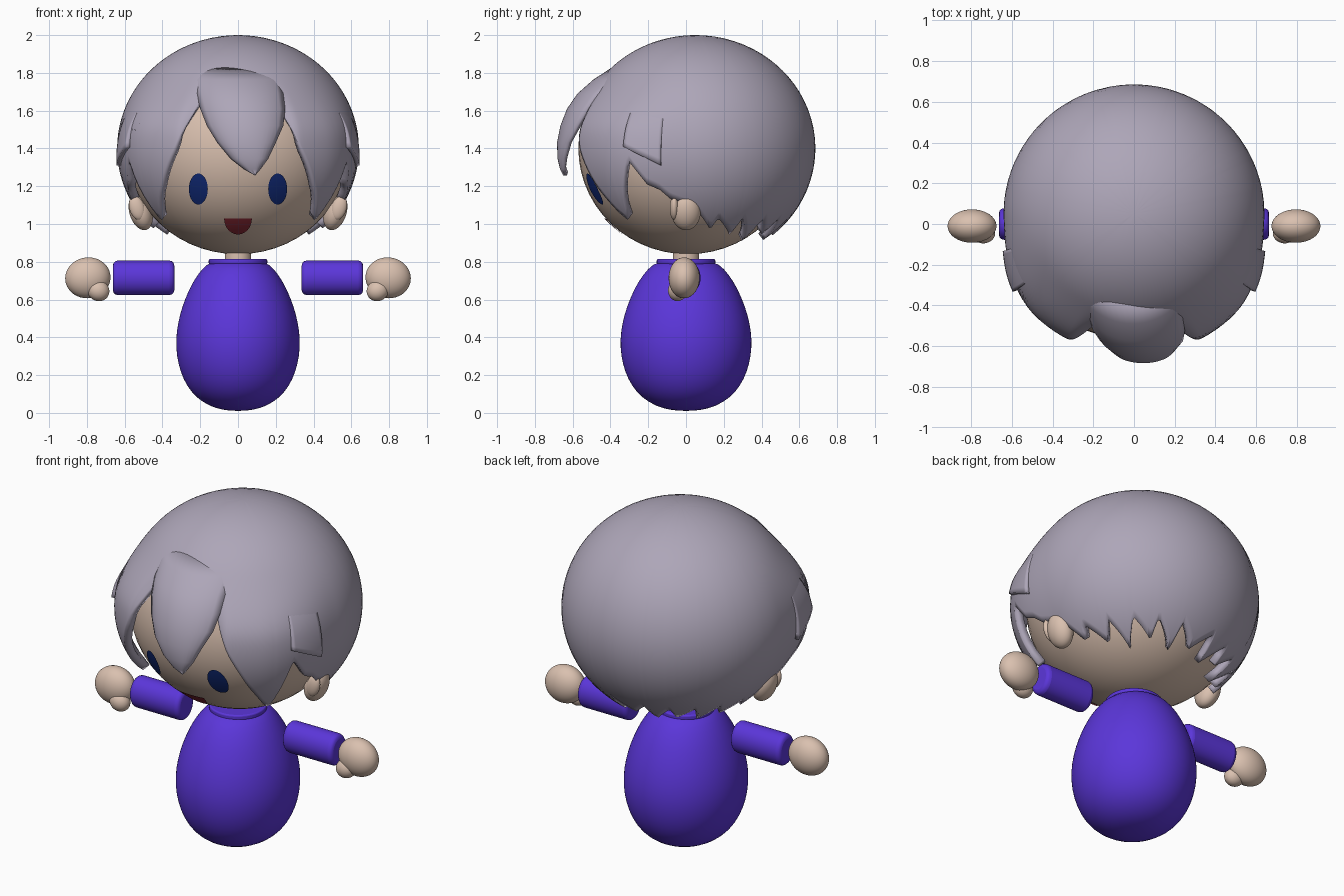
import bpy, bmesh, math
from mathutils import Vector

default = bpy.data.objects.get("Cube")
if default:
    bpy.data.objects.remove(default, do_unlink=True)


def material(name, r, g, b):
    m = bpy.data.materials.new(name)
    m.use_nodes = True
    m.diffuse_color = (r, g, b, 1)
    m.node_tree.nodes["Principled BSDF"].inputs["Base Color"].default_value = (r, g, b, 1)
    return m


HAIR = material("grey lilac hair", .42, .38, .48)
SKIN = material("skin", .70, .53, .43)
CLOTH = material("purple cloth", .105, .037, .70)
EYE = material("navy eye", .006, .025, .20)
MOUTH = material("red mouth", .28, .025, .04)


def finish(obj, mat, angle=50):
    obj.data.materials.append(mat)
    bpy.ops.object.select_all(action='DESELECT')
    obj.select_set(True)
    bpy.context.view_layer.objects.active = obj
    bpy.ops.object.shade_smooth_by_angle(angle=math.radians(angle))
    return obj


def ellipsoid(name, mat, loc, radii, rot=(0, 0, 0)):
    bpy.ops.mesh.primitive_uv_sphere_add(segments=48, ring_count=28, location=loc, rotation=rot)
    obj = bpy.context.object
    obj.name, obj.scale = name, radii
    return finish(obj, mat)


def cylinder(name, mat, loc, radius, depth, rot=(0, 0, 0), bevel=0):
    bpy.ops.mesh.primitive_cylinder_add(vertices=40, radius=radius, depth=depth, location=loc, rotation=rot)
    obj = bpy.context.object
    obj.name = name
    if bevel:
        mod = obj.modifiers.new("rounded rim", 'BEVEL')
        mod.width, mod.segments = bevel, 3
    return finish(obj, mat)


def sheet(name, mat, rows, closed=False, thick=0.0):
    """Skin a grid of points; optionally close each row and give it thickness."""
    bm = bmesh.new()
    grid = [[bm.verts.new(p) for p in row] for row in rows]
    n = len(grid[0])
    for a, b in zip(grid, grid[1:]):
        for i in range(n if closed else n - 1):
            j = (i + 1) % n
            bm.faces.new((a[i], b[i], b[j], a[j]))
    bmesh.ops.remove_doubles(bm, verts=bm.verts, dist=1e-5)
    bm.normal_update()
    mesh = bpy.data.meshes.new(name)
    bm.to_mesh(mesh)
    bm.free()
    obj = bpy.data.objects.new(name, mesh)
    bpy.context.collection.objects.link(obj)
    if thick:
        mod = obj.modifiers.new("thickness", 'SOLIDIFY')
        mod.thickness, mod.offset = thick, -1
    return finish(obj, mat)


def ramp(a, b, v):
    t = max(0, min(1, (v - a) / (b - a)))
    return t * t * (3 - 2 * t)


def lerp_table(table, v):
    for (a, p), (b, q) in zip(table, table[1:]):
        if v <= b:
            return p + (q - p) * (v - a) / (b - a)
    return table[-1][1]


# Head
HEAD_C, HEAD_R = Vector((0, .01, 1.40)), Vector((.59, .58, .56))
ellipsoid("head", SKIN, HEAD_C, HEAD_R)


# Face details: thin plates that follow the head
def face_plate(name, mat, cx, cz, rx, rz, start=0, end=360):
    rows = []
    for k in range(9):
        row = []
        for i in range(41):
            a = math.radians(start + (end - start) * i / 40)
            x, z = cx + rx * k / 8 * math.cos(a), cz + rz * k / 8 * math.sin(a)
            q = 1 - (x / HEAD_R.x) ** 2 - ((z - HEAD_C.z) / HEAD_R.z) ** 2
            row.append((x, HEAD_C.y - HEAD_R.y * math.sqrt(q) - .007, z))
        rows.append(row)
    sheet(name, mat, rows)


for side, s in (("left", 1), ("right", -1)):
    face_plate(side + "_eye", EYE, s * .21, 1.185, .05, .082)
face_plate("mouth", MOUTH, 0, 1.028, .073, .083, 180, 360)


# Hair cap: an ellipsoid shell, angle 0 at the front, flared over the front locks
def hair_point(angle, z, puff=1.0):
    a = math.radians(angle)
    away = abs(angle)
    c = max(-1, min(1, (z - 1.4) / .6))
    flare = ramp(17, 28, away) * (1 - ramp(42, 88, away)) * (1 - ramp(1.48, 1.78, z))
    r = math.sqrt(1 - c * c) * (1 + .095 * flare) * puff
    return (.64 * r * math.sin(a), .05 - .635 * r * math.cos(a), z)


# Hairline height by angle: face opening, front lock, ear, then ragged nape
hairline = [(0, 1.65), (20, 1.64), (24, 1.52), (28, 1.4), (37, 1.2), (45, 1.06), (49, 1.01),
            (53, 1.16), (58, 1.34), (66, 1.21), (72, 1.18), (77, 1.13), (90, 1.08), (100, .97)]
for k in range(5):
    hairline += [(104 + 16 * k, 1.03), (116 + 16 * k, .94 - .03 * (k % 2))]

COLS, ROWS = 240, 30
cap = []
for r in range(ROWS + 1):
    row = []
    for i in range(COLS):
        angle = -180 + 360 * i / COLS
        low = math.acos((lerp_table(hairline, abs(angle)) - 1.4) / .6)
        row.append(hair_point(angle, 1.4 + .6 * math.cos(low * r / ROWS)))
    cap.append(row)
sheet("hair_cap", HAIR, cap, closed=True, thick=.045)

# Small raised lock above each ear
for side, s in (("left", 1), ("right", -1)):
    rows = []
    for r in range(11):
        t = r / 10
        row = []
        for i in range(13):
            u = i / 12 if s > 0 else 1 - i / 12
            z = 1.66 + (1.41 - .10 * u - 1.66) * t
            row.append(hair_point(s * (57 + 17 * u), z, .985 + .05 * t))
        rows.append(row)
    sheet(side + "_side_lock", HAIR, rows, thick=.03)

# Central fringe: rows of (left x, right x, y, z), arched across its width
fringe = [(-.26, .21, -.39, 1.83), (-.24, .225, -.49, 1.765), (-.22, .24, -.575, 1.69),
          (-.20, .25, -.63, 1.61), (-.165, .24, -.665, 1.52), (-.11, .20, -.683, 1.43),
          (-.04, .16, -.68, 1.345), (.03, .12, -.667, 1.29), (.088, .092, -.65, 1.258)]
rows = []
for x0, x1, y, z in fringe:
    half = (x1 - x0) / 2
    row = []
    for i in range(17):
        u = i / 8 - 1
        row.append(((x0 + x1) / 2 + u * half, y + 1.7 * (u * half) ** 2 + .02 * u ** 6, z))
    rows.append(row)
bang = sheet("fringe", HAIR, rows, thick=.025)

# Ears
for side, s in (("left", 1), ("right", -1)):
    ellipsoid(side + "_ear", SKIN, (s * .515, 0, 1.065), (.06, .078, .10), (0, s * .3, 0))
    ellipsoid(side + "_ear_fold", SKIN, (s * .535, -.062, 1.085), (.04, .024, .065), (0, s * .3, 0))

# Neck, collar and egg-shaped body
cylinder("neck", SKIN, (0, 0, .83), .07, .12)
cylinder("collar", CLOTH, (0, 0, .80), .155, .03, bevel=.008)
profile = [(0, .81), (.14, .805), (.19, .765), (.235, .70), (.265, .64), (.295, .565), (.318, .48),
           (.33, .39), (.325, .30), (.305, .215), (.27, .14), (.22, .08), (.15, .035), (.08, .015), (0, .01)]
body_rows = []
for r, z in profile:
    turn = [2 * math.pi * i / 56 for i in range(56)]
    body_rows.append([(r * math.cos(a), r * 1.06 * math.sin(a), z) for a in turn])
body = sheet("body", CLOTH, body_rows, closed=True)
sub = body.modifiers.new("smooth", 'SUBSURF')
sub.levels = sub.render_levels = 1

# Arms and hands
for side, s in (("left", 1), ("right", -1)):
    arm = cylinder(side + "_arm", CLOTH, (s * .50, 0, .715), .091, .325, (0, math.pi / 2, 0), .025)
    arm.scale.y = .85
    ellipsoid(side + "_hand", SKIN, (s * .795, -.01, .715), (.12, .082, .108), (0, s * .12, 0))
    ellipsoid(side + "_thumb", SKIN, (s * .74, -.045, .648), (.06, .05, .055), (0, -s * .5, 0))
